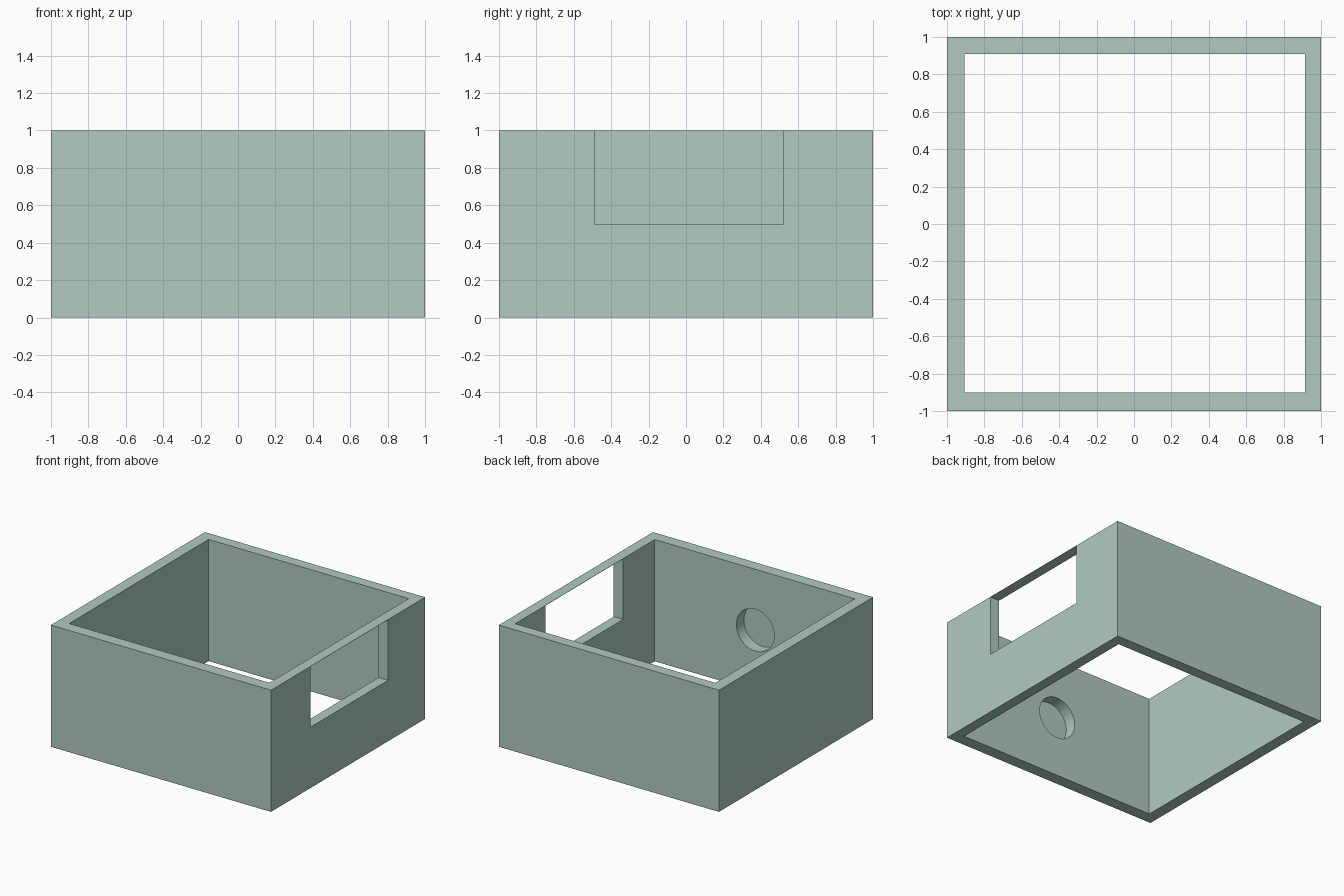
import bpy
from math import radians
from mathutils import Vector

default = bpy.data.objects.get("Cube")
if default:
    bpy.data.objects.remove(default)

# One pale sage colour for the whole part
sage = bpy.data.materials.new("pale_sage")
sage.use_nodes = True
COLOUR = (0.434, 0.591, 0.533, 1)
sage.diffuse_color = COLOUR
sage.node_tree.nodes["Principled BSDF"].inputs["Base Color"].default_value = COLOUR


def box(name, low, high):
    low, high = Vector(low), Vector(high)
    bpy.ops.mesh.primitive_cube_add(size=1, location=(low + high) / 2)
    obj = bpy.context.object
    obj.name = name
    obj.scale = high - low
    bpy.ops.object.transform_apply(location=True, rotation=True, scale=True)
    obj.data.materials.append(sage)
    return obj


def cut(target, cutter):
    cutter.hide_render = True
    mod = target.modifiers.new("cut", 'BOOLEAN')
    mod.operation = 'DIFFERENCE'
    mod.solver = 'EXACT'
    mod.object = cutter
    bpy.ops.object.select_all(action='DESELECT')
    target.select_set(True)
    bpy.context.view_layer.objects.active = target
    bpy.ops.object.modifier_apply(modifier=mod.name)
    bpy.data.objects.remove(cutter)


SKIN = 0.002  # thin web left over the window and behind the round pocket

# Open square frame
frame = box("square_frame", (-1, -1, 0), (1, 1, 1))
cut(frame, box("cavity_cutter", (-0.905, -0.9, -0.5), (0.915, 0.91, 1.5)))

# Window through the side wall, reaching almost to the rim
cut(frame, box("window_cutter", (0.8, -0.49, 0.5), (1.2, 0.52, 1 - SKIN)))

# Round blind pocket on the inside of the front wall
depth = 0.3
bpy.ops.mesh.primitive_cylinder_add(
    vertices=64, radius=0.172, depth=depth,
    location=(0, -1 + SKIN + depth / 2, 0.5), rotation=(radians(90), 0, 0))
pocket = bpy.context.object
pocket.name = "pocket_cutter"
pocket.data.materials.append(sage)
cut(frame, pocket)

bpy.ops.object.shade_smooth_by_angle(angle=radians(30))
